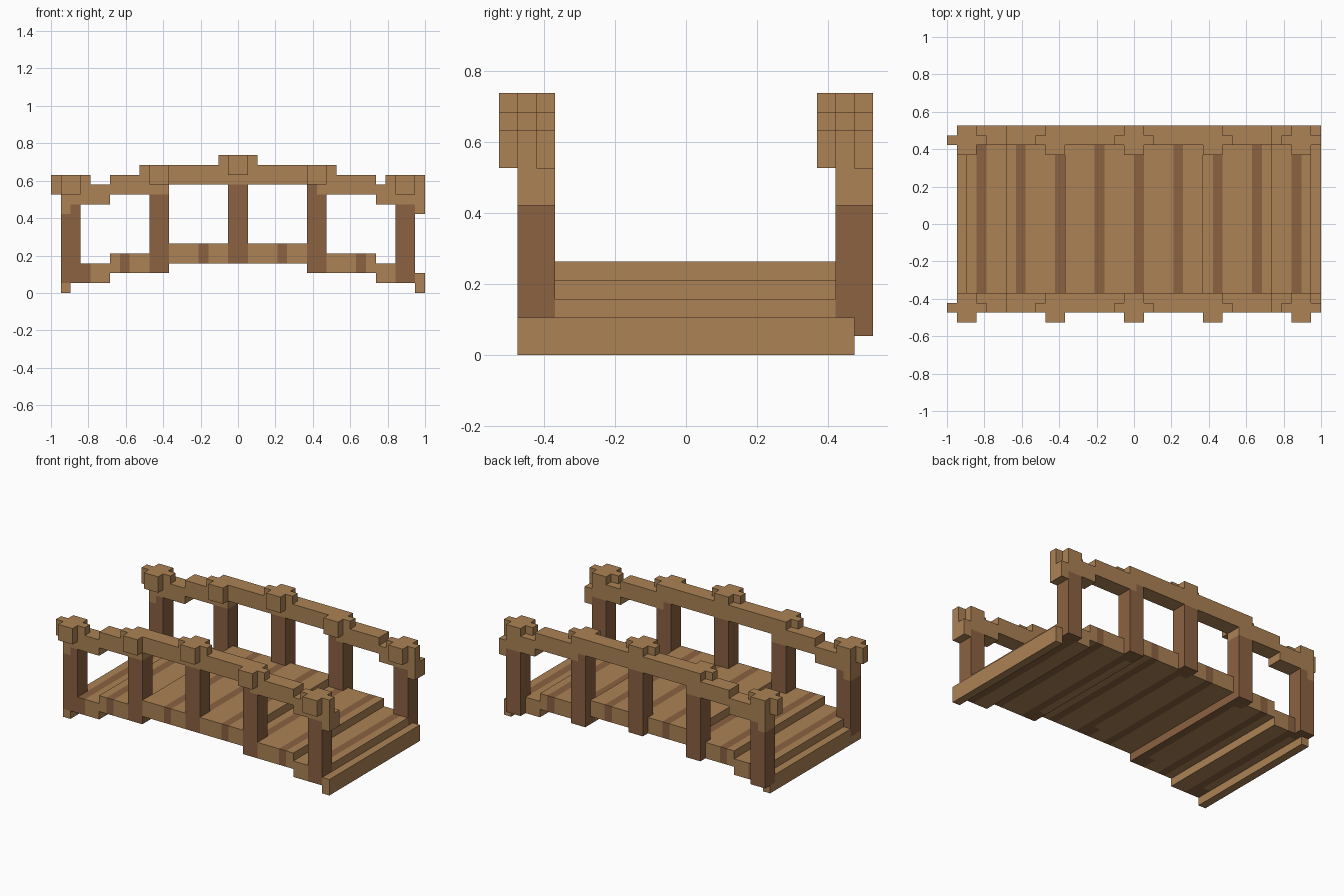
import bpy
import bmesh
from mathutils import Vector

if "Cube" in bpy.data.objects:
    bpy.data.objects.remove(bpy.data.objects["Cube"], do_unlink=True)

U = 2 / 38                            # edge length of one block
ORIGIN = Vector((-19, -10, 0))        # centres the block grid
LIGHT, DARK = 0, 1


def make_material(name, colour):
    mat = bpy.data.materials.new(name)
    mat.use_nodes = True
    mat.diffuse_color = colour
    mat.node_tree.nodes["Principled BSDF"].inputs["Base Color"].default_value = colour
    return mat


materials = [make_material("light_wood", (0.407, 0.223, 0.089, 1)),
             make_material("dark_wood", (0.258, 0.122, 0.054, 1))]

cells = {}                            # block position -> (part, colour)


def fill(part, xs, ys, zs, colour=LIGHT):
    """Fill a box of blocks; later parts replace earlier ones."""
    for x in range(*xs):
        for y in range(*ys):
            for z in range(*zs):
                cells[x, y, z] = (part, colour)


# Arched deck in steps, with a dark board every fourth block
deck_steps = [(1, 2, 0), (2, 6, 1), (6, 12, 2), (12, 26, 3),
              (26, 33, 2), (33, 37, 1), (37, 38, 0)]
for start, end, base in deck_steps:
    for x in range(start, end):
        board = DARK if x % 4 == 3 else LIGHT
        fill("deck", (x, x + 1), (1, 19), (base, base + 2), board)

# Posts: first block, bottom, top
posts = [(1, 1, 9), (10, 2, 10), (18, 3, 11), (26, 2, 11), (35, 1, 9)]
# Handrail steps: start, end, bottom
rail_steps = [(1, 2, 8), (1, 6, 9), (6, 12, 10), (10, 28, 11),
              (27, 33, 10), (33, 37, 9), (37, 38, 8)]
# Post caps: first block, bottom
caps = [(1, 10), (10, 11), (18, 12), (26, 11), (35, 10)]

for side, y in (("front", 0), ("back", 17)):
    for number, (x, bottom, top) in enumerate(posts, 1):
        fill(f"{side}_post_{number}", (x, x + 2), (y + 1, y + 3), (bottom, top), DARK)
    for start, end, base in rail_steps:
        fill(f"{side}_handrail", (start, end), (y + 1, y + 3), (base, base + 2))
    for number, (x, base) in enumerate(caps, 1):
        name = f"{side}_post_cap_{number}"
        fill(name, (x, x + 2), (y, y + 3), (base, base + 2))
        # Narrow lugs on both sides of each cap
        fill(name, (x - 1, x + 3), (y + 1, y + 2), (base + 1, base + 2))
    # Outer lugs reach lower at the two ends
    fill(f"{side}_post_cap_1", (0, 1), (y + 1, y + 2), (10, 12))
    fill(f"{side}_post_cap_5", (37, 38), (y + 1, y + 2), (10, 12))


def build_part(part):
    """Make one object from the exposed block faces of a part."""
    bm = bmesh.new()
    for cell, (owner, colour) in cells.items():
        if owner != part:
            continue
        centre = Vector(cell) + Vector((0.5, 0.5, 0.5)) + ORIGIN
        for axis in range(3):
            for sign in (-1, 1):
                normal = Vector((0, 0, 0))
                normal[axis] = sign
                if tuple(int(c + n) for c, n in zip(cell, normal)) in cells:
                    continue
                a, b = Vector((0, 0, 0)), Vector((0, 0, 0))
                a[(axis + 1) % 3] = 0.5
                b[(axis + 2) % 3] = 0.5 * sign
                middle = centre + normal / 2
                corners = (middle - a - b, middle + a - b, middle + a + b, middle - a + b)
                face = bm.faces.new([bm.verts.new(p * U) for p in corners])
                face.material_index = colour
    # Weld the blocks and merge flat areas of one colour
    bmesh.ops.remove_doubles(bm, verts=bm.verts[:], dist=U / 100)
    bmesh.ops.dissolve_limit(bm, angle_limit=0.01, verts=bm.verts[:],
                             edges=bm.edges[:], delimit={"MATERIAL"})
    mesh = bpy.data.meshes.new(part)
    bm.to_mesh(mesh)
    bm.free()
    for mat in materials:
        mesh.materials.append(mat)
    bpy.context.collection.objects.link(bpy.data.objects.new(part, mesh))


for part in sorted({owner for owner, _ in cells.values()}):
    build_part(part)
